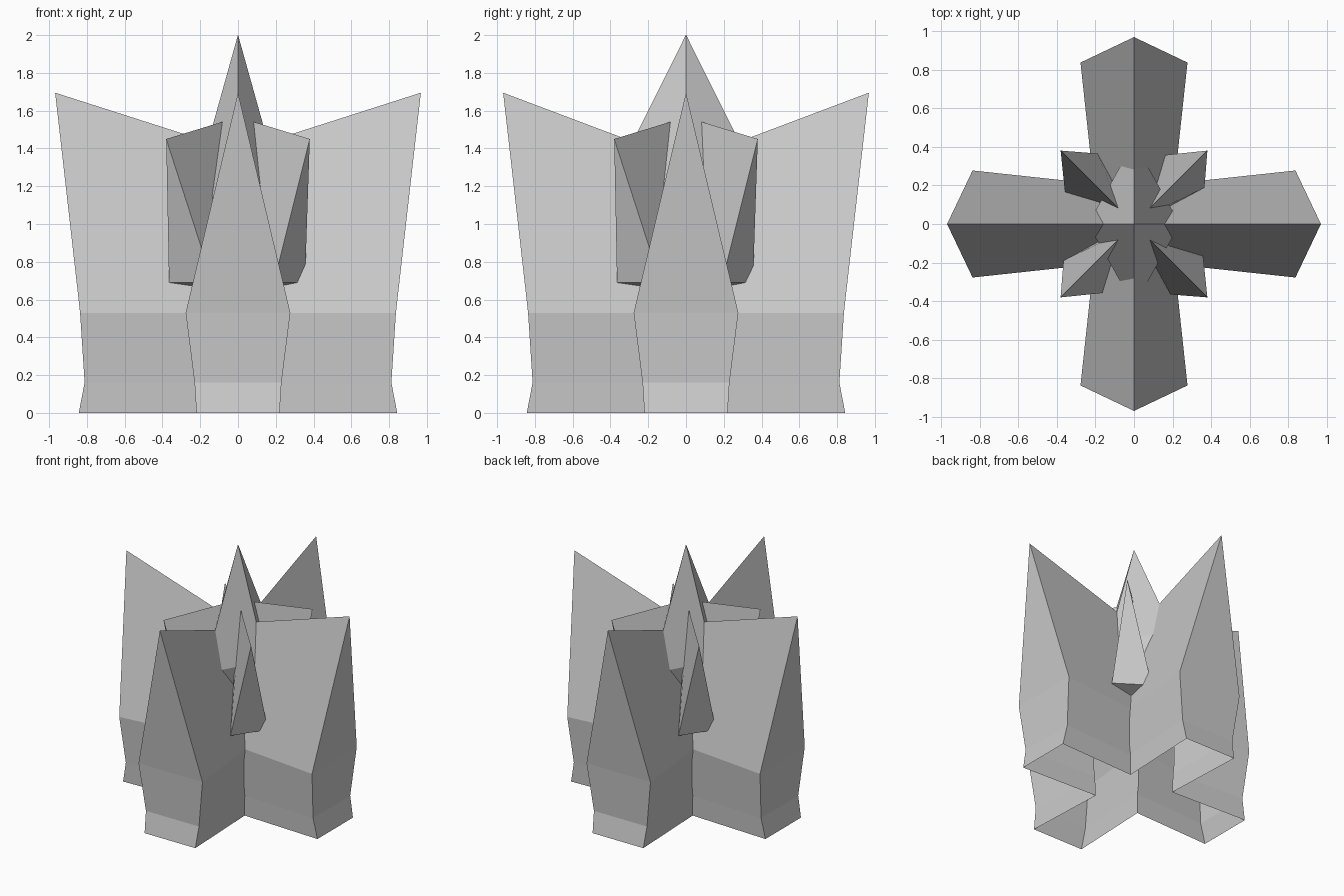
import bpy, bmesh, math
from mathutils import Matrix

if "Cube" in bpy.data.objects:
    bpy.data.objects.remove(bpy.data.objects["Cube"])


def loft(name, rings, turn=0.0):
    """Closed solid skinned through rings of equal point count."""
    bm = bmesh.new()
    rows = [[bm.verts.new(p) for p in r] for r in rings]
    n = len(rows[0])
    for a, b in zip(rows, rows[1:]):
        for i in range(n):
            j = (i + 1) % n
            bm.faces.new((a[i], a[j], b[j], b[i]))
    bm.faces.new(rows[0])
    bm.faces.new(rows[-1])
    bmesh.ops.recalc_face_normals(bm, faces=bm.faces)
    bm.transform(Matrix.Rotation(turn, 4, 'Z'))
    me = bpy.data.meshes.new(name)
    bm.to_mesh(me)
    bm.free()
    ob = bpy.data.objects.new(name, me)
    bpy.context.collection.objects.link(ob)
    return ob


def beam(name, turn, ridge):
    """Two opposite arms: ring levels by height, each a six-point outline."""
    # height, arm reach, half width at the tip, half width at the centre
    levels = [(0, .843, .22, .185), (.16, .812, .23, .187), (.53, .836, .277, .187)]
    bm = bmesh.new()
    rows = [[bm.verts.new(p) for p in ((r, -w, z), (r, w, z), (0, c, z),
             (-r, w, z), (-r, -w, z), (0, -c, z))] for z, r, w, c in levels]
    for a, b in zip(rows, rows[1:]):
        for i in range(6):
            j = (i + 1) % 6
            bm.faces.new((a[i], a[j], b[j], b[i]))
    bm.faces.new(rows[0])
    # pointed tips joined by a sagging ridge
    p, m, q = [bm.verts.new(v) for v in ((.968, 0, 1.695), (0, 0, ridge), (-.968, 0, 1.695))]
    t = rows[-1]
    for f in ((t[0], t[1], p), (t[1], t[2], m, p), (t[2], t[3], q, m),
              (t[3], t[4], q), (t[4], t[5], m, q), (t[5], t[0], p, m)):
        bm.faces.new(f)
    bmesh.ops.recalc_face_normals(bm, faces=bm.faces)
    bm.transform(Matrix.Rotation(turn, 4, 'Z'))
    me = bpy.data.meshes.new(name)
    bm.to_mesh(me)
    bm.free()
    ob = bpy.data.objects.new(name, me)
    bpy.context.collection.objects.link(ob)
    return ob


# Crossed arms
body = beam("crystal_cluster", 0, 1.385)
parts = [beam("cross_arms", math.pi / 2, 1.33)]

# Central spire with diamond cross-section
diamond = lambda x, y, z: [(x, 0, z), (0, y, z), (-x, 0, z), (0, -y, z)]
parts.append(loft("spire", [diamond(.18, .18, .55), diamond(.238, .425, 1.15),
                            diamond(.0006, .001, 2.0)]))

# Four diagonal shards
outer = [(.38, .38, 1.45), (.16, .357, .77), (.18, .315, .69), (.365, .19, .69)]
inner = [(.02, .02, 1.56), (0, .1, .72), (.02, .08, .62), (.1, 0, .62)]
for k in range(4):
    parts.append(loft("shard", [outer, inner], k * math.pi / 2))

# Join everything into one shell
for ob in parts:
    mod = body.modifiers.new("join", 'BOOLEAN')
    mod.operation = 'UNION'
    mod.solver = 'EXACT'
    mod.object = ob
dg = bpy.context.evaluated_depsgraph_get()
mesh = bpy.data.meshes.new_from_object(body.evaluated_get(dg))
body.modifiers.clear()
body.data = mesh
for ob in parts:
    bpy.data.objects.remove(ob)

# Open underside
bm = bmesh.new()
bm.from_mesh(mesh)
low = [f for f in bm.faces if all(v.co.z < .001 for v in f.verts)]
bmesh.ops.delete(bm, geom=low, context='FACES')
bm.to_mesh(mesh)
bm.free()
